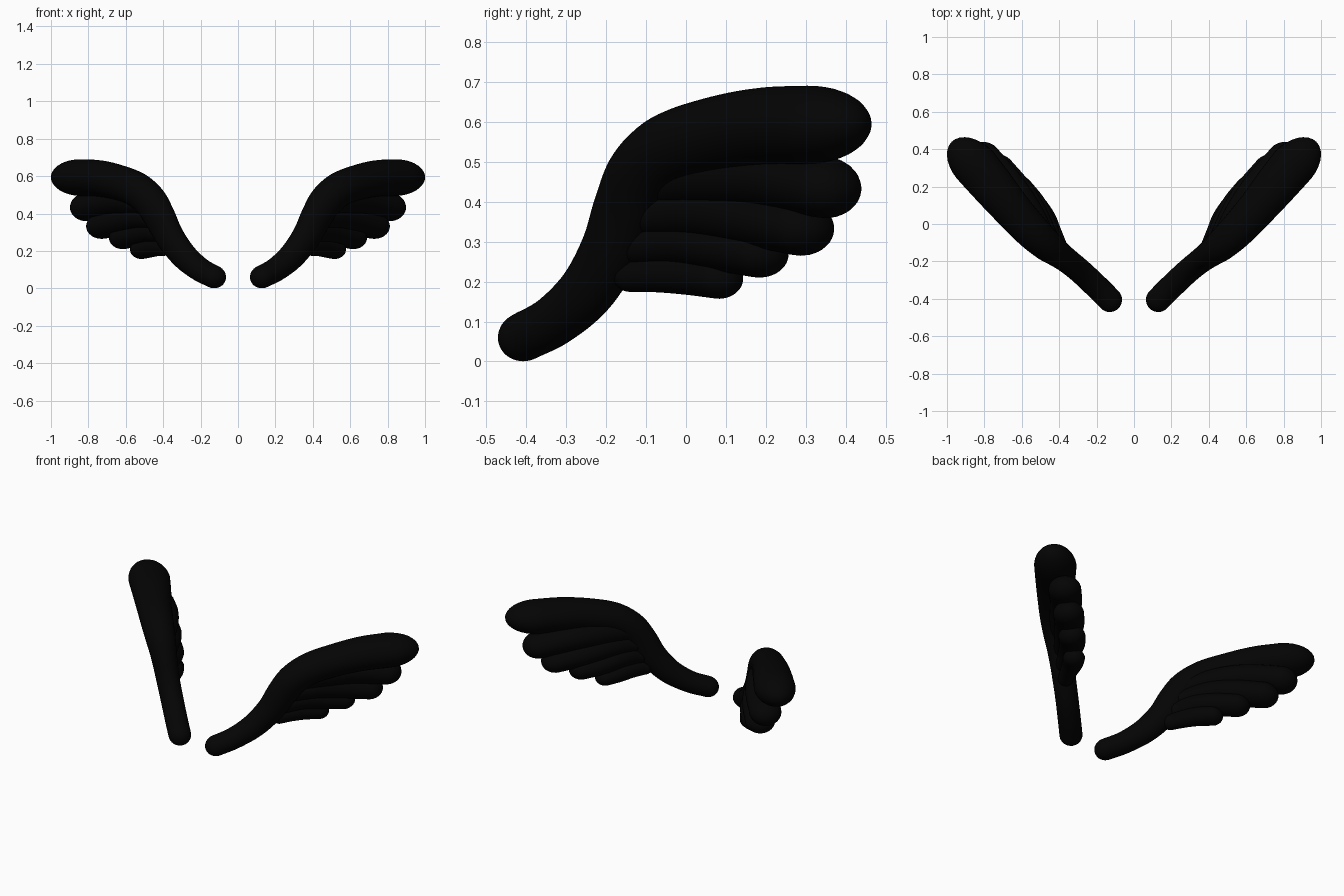
import bpy, bmesh, math
from mathutils import Vector

if "Cube" in bpy.data.objects:
    bpy.data.objects.remove(bpy.data.objects["Cube"])

black = bpy.data.materials.new("black")
black.diffuse_color = (0.0012, 0.0012, 0.0012, 1)
black.use_nodes = True
black.node_tree.nodes["Principled BSDF"].inputs["Base Color"].default_value = black.diffuse_color

R2 = math.sqrt(2)
OUT = Vector((1, -1, 0)) / R2      # thickness direction of the wing
ALONG = Vector((1, 1, 0)) / R2     # spread direction of the wing
UP = Vector((0, 0, 1))


def spline(pts, steps):
    """Catmull-Rom through tuples of any length."""
    p = [Vector(q) for q in pts]
    p = [2 * p[0] - p[1]] + p + [2 * p[-1] - p[-2]]
    res = []
    for i in range(1, len(p) - 2):
        a, b, c, d = p[i - 1:i + 3]
        for k in range(steps):
            t = k / steps
            res.append(0.5 * (2 * b + (c - a) * t + (2 * a - 5 * b + 4 * c - d) * t * t
                              + (3 * b - a - 3 * c + d) * t ** 3))
    return res + [p[-2]]


def tube(name, pts, tip=None, sides=32, steps=6, caps=8):
    """Round-ended tapering tube; pts = (y, z, depth offset, radius, half thickness)."""
    s = spline([(R2 * y + w, z, w, r, t) for y, z, w, r, t in pts], steps)
    n = len(s)
    rings = []
    angles = [math.pi / 2 * k / caps for k in range(caps)]
    for i, q in enumerate(s):
        d = s[min(i + 1, n - 1)] - s[max(i - 1, 0)]
        tan = (ALONG * d[0] + UP * d[1]).normalized()
        c = ALONG * q[0] + UP * q[1] + OUT * q[2]
        size = max(q[3], q[4])
        if i == 0:
            first = c - tan * size
            rings += [(c - tan * size * math.sin(a), tan, q[3] * math.cos(a), q[4] * math.cos(a))
                      for a in reversed(angles)]
        elif i == n - 1:
            size = tip or size
            last = c + tan * size
            rings += [(c + tan * size * math.sin(a), tan, q[3] * math.cos(a), q[4] * math.cos(a))
                      for a in angles]
        else:
            rings.append((c, tan, q[3], q[4]))
    bm = bmesh.new()
    loops = []
    for c, tan, r, t in rings:
        nor = OUT.cross(tan)
        loops.append([bm.verts.new(c + nor * r * math.cos(2 * math.pi * k / sides)
                                   + OUT * t * math.sin(2 * math.pi * k / sides))
                      for k in range(sides)])
    for a, b in zip(loops, loops[1:]):
        for k in range(sides):
            j = (k + 1) % sides
            bm.faces.new((a[k], a[j], b[j], b[k]))
    for pole, lp in ((first, loops[0]), (last, loops[-1])):
        v = bm.verts.new(pole)
        for k in range(sides):
            bm.faces.new((v, lp[k], lp[(k + 1) % sides]))
    bmesh.ops.recalc_face_normals(bm, faces=bm.faces)
    for f in bm.faces:
        f.smooth = True
    me = bpy.data.meshes.new(name)
    bm.to_mesh(me)
    bm.free()
    me.materials.append(black)
    ob = bpy.data.objects.new(name, me)
    bpy.context.collection.objects.link(ob)
    ob.modifiers.new("mirror", "MIRROR").use_mirror_merge = False


# Leading arm of each wing, from root to rounded tip
tube("wing_arm", [
    (-0.405, 0.062, 0.378, 0.061, 0.066),
    (-0.33, 0.102, 0.378, 0.064, 0.066),
    (-0.25, 0.175, 0.382, 0.073, 0.066),
    (-0.19, 0.275, 0.392, 0.082, 0.068),
    (-0.15, 0.38, 0.402, 0.09, 0.075),
    (-0.11, 0.465, 0.410, 0.092, 0.086),
    (-0.04, 0.53, 0.413, 0.092, 0.095),
    (0.07, 0.567, 0.406, 0.094, 0.103),
    (0.19, 0.588, 0.392, 0.097, 0.114),
    (0.305, 0.592, 0.379, 0.098, 0.121)], tip=0.19)

# Four stacked feathers, longest on top
tube("feather_1", [(-0.08, 0.45, 0.39, 0.06, 0.06), (0.06, 0.465, 0.36, 0.075, 0.085),
                   (0.20, 0.462, 0.335, 0.078, 0.092), (0.345, 0.436, 0.325, 0.077, 0.094)])
tube("feather_2", [(-0.10, 0.37, 0.385, 0.055, 0.055), (0.04, 0.378, 0.345, 0.068, 0.076),
                   (0.16, 0.362, 0.322, 0.073, 0.086), (0.283, 0.336, 0.312, 0.071, 0.088)])
tube("feather_3", [(-0.12, 0.295, 0.38, 0.052, 0.05), (-0.02, 0.303, 0.345, 0.06, 0.064),
                   (0.08, 0.29, 0.318, 0.063, 0.075), (0.18, 0.272, 0.306, 0.062, 0.077)])
tube("feather_4", [(-0.14, 0.22, 0.375, 0.046, 0.045), (-0.07, 0.223, 0.35, 0.05, 0.052),
                   (0.01, 0.219, 0.322, 0.053, 0.06), (0.08, 0.209, 0.307, 0.052, 0.063)])
